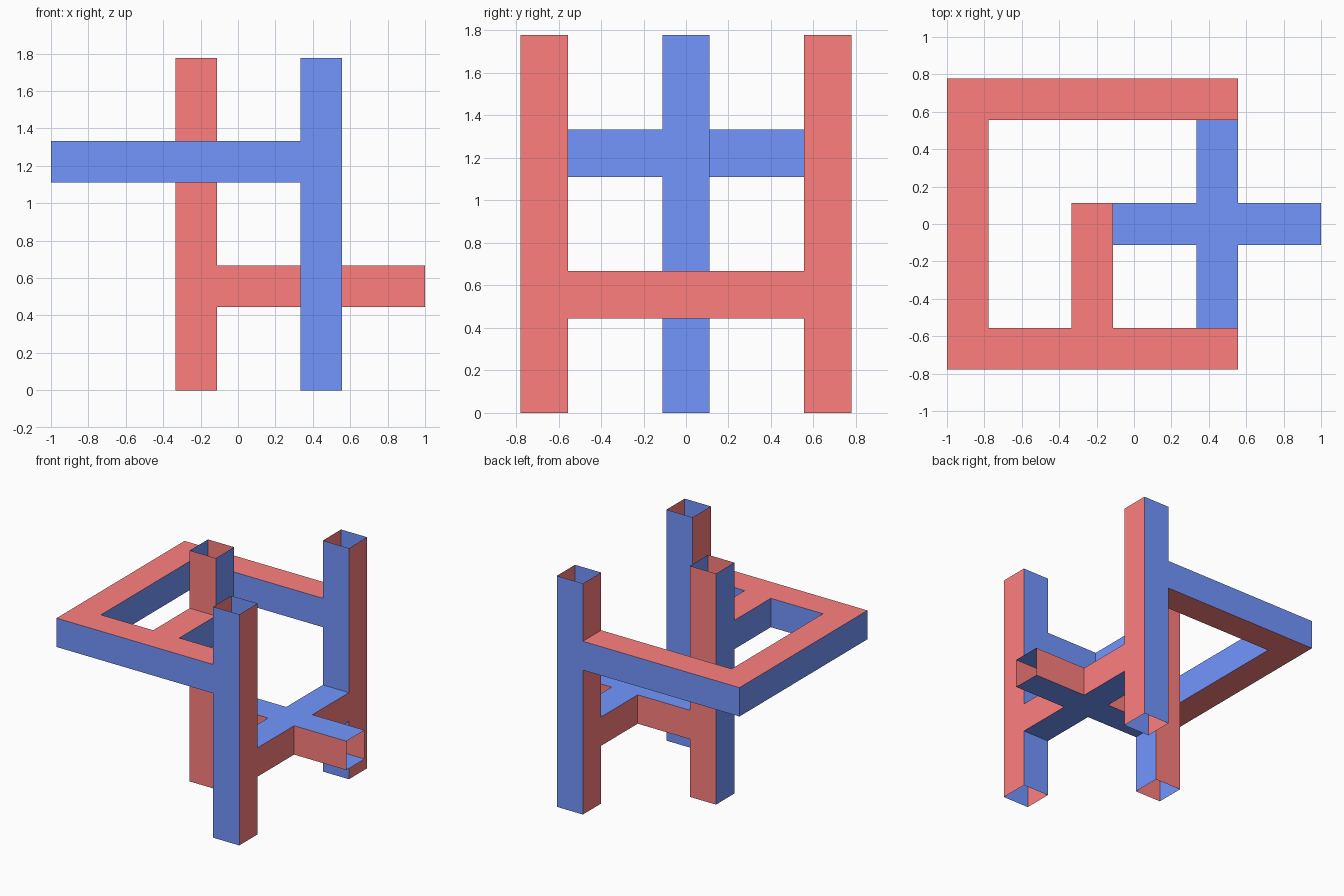
import bpy
import bmesh
from mathutils import Matrix, Vector

if "Cube" in bpy.data.objects:
    bpy.data.objects.remove(bpy.data.objects["Cube"])

U = 2 / 9            # thickness of every tube
LOW, HIGH = 2.5, 5.5  # heights of the two junction levels, in tube units


def material(name, rgb):
    mat = bpy.data.materials.new(name)
    mat.diffuse_color = (*rgb, 1)
    mat.use_nodes = True
    mat.node_tree.nodes["Principled BSDF"].inputs["Base Color"].default_value = mat.diffuse_color
    return mat


MATS = [material("red", (1.0, 0.212, 0.212)), material("blue", (0.171, 0.305, 1.0))]


def add_block(bm, centre, colours, open_axis=None):
    """Closed junction cube, or a two-unit tube with both ends open.
    colours gives R or B for the faces across x, y and z."""
    size = Vector((1, 1, 1))
    if open_axis is not None:
        size[open_axis] = 2
    mat = Matrix.Translation(Vector(centre) * U) @ Matrix.Diagonal((*(size * U), 1))
    verts = bmesh.ops.create_cube(bm, size=1, matrix=mat)["verts"]
    ends = []
    for face in {f for v in verts for f in v.link_faces}:
        face.normal_update()
        axis = max(range(3), key=lambda i: abs(face.normal[i]))
        face.material_index = "RB".index(colours[axis])
        if axis == open_axis:
            ends.append(face)
    bmesh.ops.delete(bm, geom=ends, context="FACES_ONLY")


def add_tube(bm, a, b, colours):
    """Tube filling the gap between neighbouring junctions a and b."""
    a, b = Vector(a), Vector(b)
    axis = max(range(3), key=lambda i: abs((b - a)[i]))
    add_block(bm, (a + b) / 2, colours, axis)


def finish(bm, name):
    mesh = bpy.data.meshes.new(name)
    bm.to_mesh(mesh)
    bm.free()
    for mat in MATS:
        mesh.materials.append(mat)
    bpy.context.collection.objects.link(bpy.data.objects.new(name, mesh))


# Three posts: open tubes with a closed cube at each junction level
for name, x, y, sides in (("front_post", 2, -3, "RB"),
                          ("back_post", 2, 3, "RB"),
                          ("centre_post", -1, 0, "BR")):
    bm = bmesh.new()
    for z in (1, 4, 7):
        add_block(bm, (x, y, z), sides + "R", 2)
    add_block(bm, (x, y, LOW), sides + "B")
    add_block(bm, (x, y, HIGH), sides + "R")
    finish(bm, name)

# Upper loop from the front post round to the back post, with an arm to the centre
bm = bmesh.new()
path = [(x, y, HIGH) for x, y in
        ((2, -3), (-1, -3), (-4, -3), (-4, 0), (-4, 3), (-1, 3), (2, 3))]
for a, b in zip(path, path[1:]):
    add_tube(bm, a, b, "BBR")
for p in path[1:-1]:
    add_block(bm, p, "BBR")
add_tube(bm, (-1, -3, HIGH), (-1, 0, HIGH), "BBR")
finish(bm, "upper_loop")

# Lower cross joining the three posts, with one open end pointing right
bm = bmesh.new()
hub = (2, 0, LOW)
add_block(bm, hub, "RRB")
for x, y in ((5, 0), (-1, 0), (2, -3), (2, 3)):
    add_tube(bm, hub, (x, y, LOW), "RRB")
finish(bm, "lower_cross")
